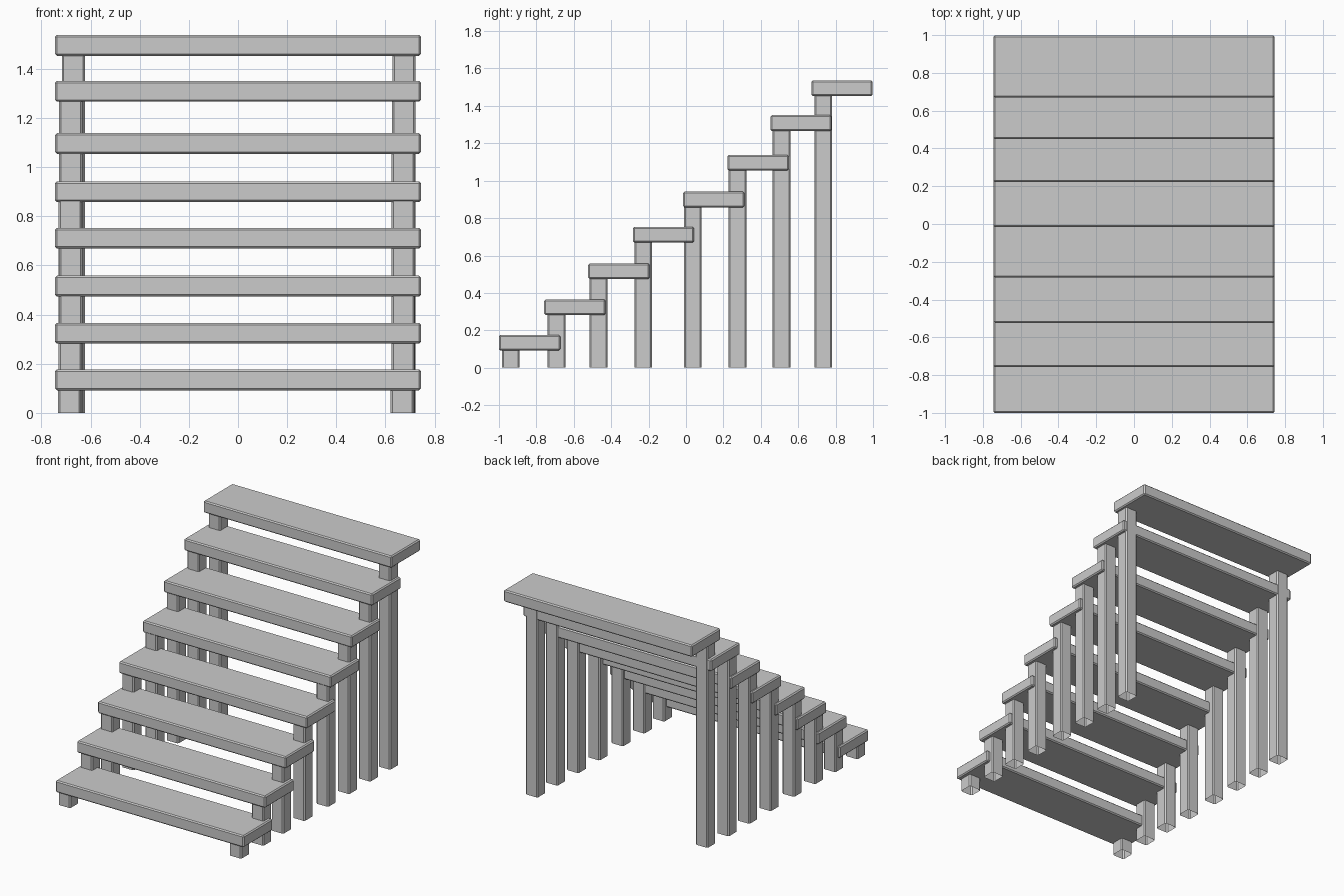
import bpy, bmesh

if "Cube" in bpy.data.objects:
    bpy.data.objects.remove(bpy.data.objects["Cube"])


def box(name, x, y, z, bevel, open_ends=False):
    """Bevelled box from (min, max) ranges; open_ends leaves a hollow vertical post."""
    bm = bmesh.new()
    bmesh.ops.create_cube(bm, size=1)
    for v in bm.verts:
        v.co = [r[0] if c < 0 else r[1] for c, r in zip(v.co, (x, y, z))]
    edges = bm.edges[:]
    if open_ends:
        edges = [e for e in edges
                 if abs(e.verts[0].co.z - e.verts[1].co.z) > 1e-5]
    bmesh.ops.bevel(bm, geom=edges, offset=bevel, segments=1,
                    affect='EDGES', profile=0.5)
    bm.normal_update()
    if open_ends:
        caps = [f for f in bm.faces if abs(f.normal.z) > 0.9]
        bmesh.ops.delete(bm, geom=caps, context='FACES_ONLY')
    mesh = bpy.data.meshes.new(name)
    bm.to_mesh(mesh)
    bm.free()
    obj = bpy.data.objects.new(name, mesh)
    bpy.context.collection.objects.link(obj)
    return obj


HALF_WIDTH, DEPTH, THICK, POST = 0.745, 0.328, 0.084, 0.095

# Each step: tread front y, tread top z, post front y, left post x, right post x
steps = [
    (-1.000, 0.176, -0.985, -0.733, 0.620),
    (-0.758, 0.366, -0.740, -0.730, 0.624),
    (-0.523, 0.558, -0.516, -0.728, 0.624),
    (-0.284, 0.753, -0.276, -0.728, 0.625),
    (-0.015, 0.942, -0.011, -0.730, 0.625),
    (0.222, 1.138, 0.228, -0.728, 0.625),
    (0.451, 1.350, 0.463, -0.728, 0.627),
    (0.670, 1.537, 0.686, -0.717, 0.628),
]

for i, (y, top, post_y, left_x, right_x) in enumerate(steps, 1):
    under = top - THICK
    # Plank tread
    box(f"tread_{i}", (-HALF_WIDTH, HALF_WIDTH), (y, y + DEPTH), (under, top), 0.008)
    # Pair of hollow posts down to the floor
    for side, px in (("left", left_x), ("right", right_x)):
        box(f"{side}_post_{i}", (px, px + POST), (post_y, post_y + POST),
            (0, under + 0.005), 0.008, open_ends=True)
